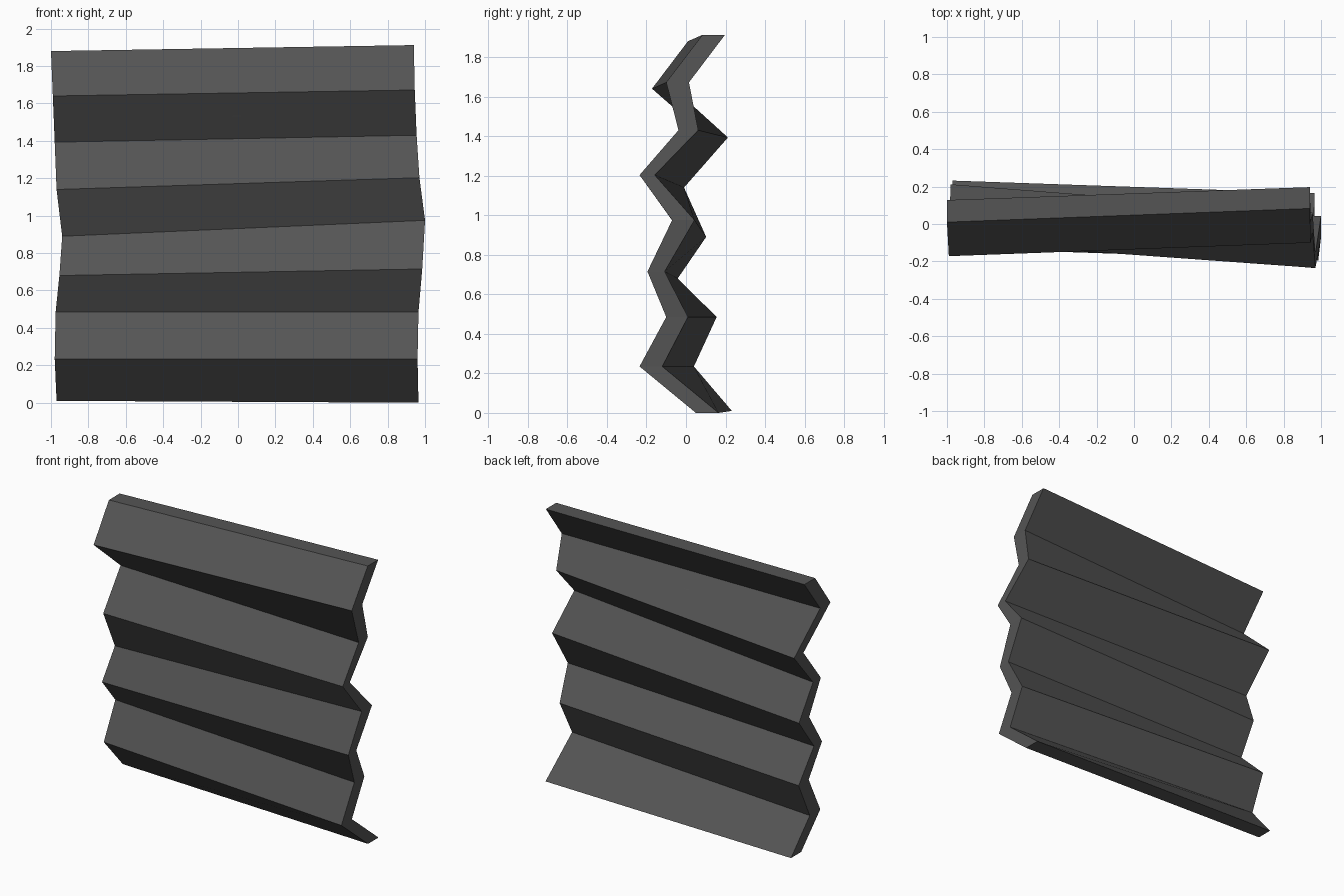
import bpy, bmesh

# Each fold, bottom to top: (x, front y, back y, z) at the left end and at the right end
folds = [
    ((-0.970, 0.120, 0.232, 0.010), (0.965, 0.050, 0.165, 0.000)),
    ((-0.980, -0.075, 0.040, 0.235), (0.960, -0.235, -0.120, 0.235)),
    ((-0.975, 0.045, 0.155, 0.485), (0.965, -0.100, 0.010, 0.485)),
    ((-0.955, -0.130, -0.042, 0.680), (0.985, -0.195, -0.108, 0.715)),
    ((-0.940, -0.010, 0.102, 0.890), (1.000, -0.070, 0.043, 0.975)),
    ((-0.970, -0.095, -0.010, 1.140), (0.970, -0.235, -0.158, 1.203)),
    ((-0.980, 0.110, 0.212, 1.393), (0.955, -0.038, 0.062, 1.430)),
    ((-0.990, -0.172, -0.060, 1.640), (0.945, -0.100, 0.015, 1.672)),
    ((-1.000, 0.010, 0.128, 1.880), (0.940, 0.083, 0.197, 1.912)),
]

# One flat grey
grey = bpy.data.materials.new("dark grey")
grey.diffuse_color = (0.09, 0.09, 0.09, 1)

# Folded panel: a ring of four corners per fold, bridged panel by panel
bm = bmesh.new()
rings = []
for (lx, lf, lb, lz), (rx, rf, rb, rz) in folds:
    corners = [(lx, lf, lz), (rx, rf, rz), (rx, rb, rz), (lx, lb, lz)]
    rings.append([bm.verts.new(c) for c in corners])
for low, high in zip(rings, rings[1:]):
    for i in range(4):
        j = (i + 1) % 4
        bm.faces.new((low[i], low[j], high[j], high[i]))

# Closed bottom and top edges
bm.faces.new(rings[0][::-1])
bm.faces.new(rings[-1])
bmesh.ops.recalc_face_normals(bm, faces=bm.faces)

mesh = bpy.data.meshes.new("folded_panel")
bm.to_mesh(mesh)
bm.free()
mesh.materials.append(grey)
panel = bpy.data.objects.new("folded_panel", mesh)
bpy.context.collection.objects.link(panel)
